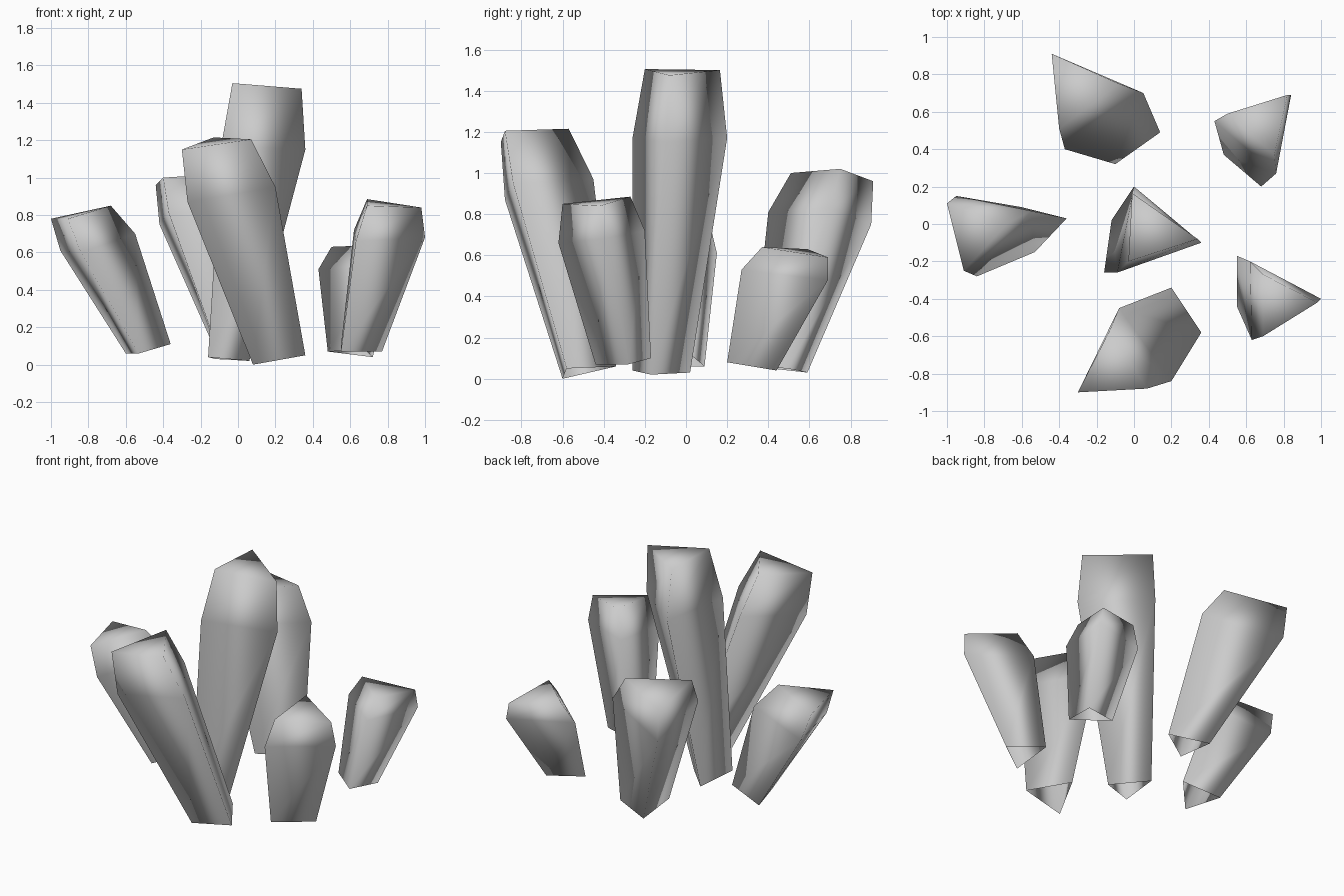
import bpy
import bmesh

cube = bpy.data.objects.get("Cube")
if cube:
    bpy.data.objects.remove(cube, do_unlink=True)

# One plain grey stone colour
grey = bpy.data.materials.new("crystal_grey")
grey.use_nodes = True
colour = (0.6, 0.6, 0.6, 1.0)
grey.diffuse_color = colour
grey.node_tree.nodes["Principled BSDF"].inputs["Base Color"].default_value = colour


def crystal(name, base, shoulder, tip):
    """Three-sided shard lofted through three cross-sections: open foot, capped tip."""
    bm = bmesh.new()
    rings = [[bm.verts.new(p) for p in ring] for ring in (base, shoulder, tip)]
    for low, high in zip(rings, rings[1:]):
        for i in range(3):
            j = (i + 1) % 3
            bm.faces.new((low[i], low[j], high[j], high[i]))
    bm.faces.new(rings[-1])
    for face in bm.faces:
        face.smooth = True
    mesh = bpy.data.meshes.new(name)
    bm.to_mesh(mesh)
    bm.free()
    mesh.materials.append(grey)
    obj = bpy.data.objects.new(name, mesh)
    bpy.context.collection.objects.link(obj)
    return obj


# Tall shard in the middle
crystal("centre_crystal",
        base=[(-0.16, -0.26, 0.04), (0.06, -0.17, 0.02), (-0.12, 0.02, 0.03)],
        shoulder=[(-0.09, -0.26, 1.17), (0.36, -0.10, 1.15), (0.00, 0.20, 1.17)],
        tip=[(-0.03, -0.20, 1.505), (0.34, -0.08, 1.475), (-0.01, 0.165, 1.50)])

# Ring of shards leaning outwards
crystal("front_crystal",
        base=[(0.08, -0.60, 0.00), (0.36, -0.58, 0.05), (0.20, -0.34, 0.06)],
        shoulder=[(-0.27, -0.88, 0.87), (0.20, -0.84, 0.95), (-0.08, -0.45, 0.97)],
        tip=[(-0.30, -0.90, 1.15), (0.07, -0.88, 1.205), (-0.13, -0.57, 1.215)])

crystal("back_crystal",
        base=[(-0.10, 0.32, 0.06), (0.14, 0.49, 0.05), (-0.10, 0.59, 0.03)],
        shoulder=[(-0.37, 0.40, 0.81), (0.05, 0.70, 0.83), (-0.42, 0.90, 0.75)],
        tip=[(-0.40, 0.51, 1.00), (-0.08, 0.75, 1.02), (-0.44, 0.91, 0.96)])

crystal("right_crystal",
        base=[(-0.53, -0.15, 0.06), (-0.36, 0.03, 0.11), (-0.60, 0.09, 0.06)],
        shoulder=[(-0.84, -0.28, 0.60), (-0.55, 0.07, 0.70), (-0.95, 0.15, 0.61)],
        tip=[(-0.91, -0.25, 0.78), (-0.68, 0.00, 0.85), (-1.00, 0.11, 0.78)])

crystal("front_left_crystal",
        base=[(0.55, -0.44, 0.07), (0.77, -0.28, 0.07), (0.55, -0.17, 0.10)],
        shoulder=[(0.63, -0.62, 0.66), (1.00, -0.40, 0.68), (0.62, -0.20, 0.72)],
        tip=[(0.69, -0.60, 0.85), (0.98, -0.42, 0.84), (0.69, -0.27, 0.885)])

crystal("back_left_crystal",
        base=[(0.68, 0.20, 0.08), (0.72, 0.44, 0.04), (0.48, 0.37, 0.07)],
        shoulder=[(0.76, 0.27, 0.53), (0.84, 0.69, 0.48), (0.43, 0.55, 0.51)],
        tip=[(0.75, 0.37, 0.64), (0.82, 0.69, 0.59), (0.50, 0.59, 0.63)])
